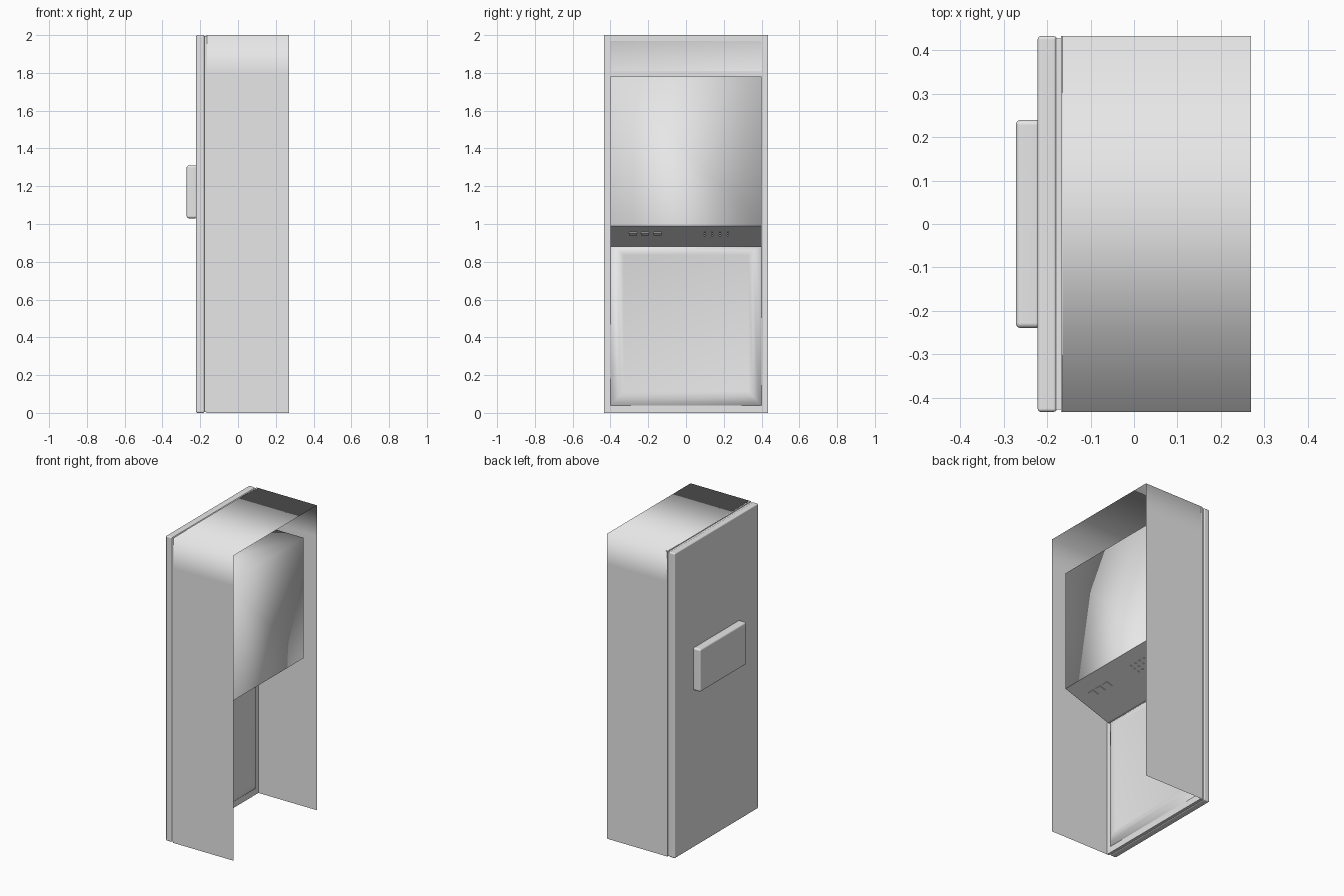
import bpy, bmesh
from mathutils import Vector, Matrix

old = bpy.data.objects.get("Cube")
if old:
    bpy.data.objects.remove(old, do_unlink=True)

# One pale grey finish for the whole cabinet
grey = bpy.data.materials.new("pale_grey")
grey.use_nodes = True
COLOUR = (0.8, 0.8, 0.8, 1)
grey.diffuse_color = COLOUR
grey.node_tree.nodes["Principled BSDF"].inputs["Base Color"].default_value = COLOUR

W = 0.433          # half width of the cabinet
LINER = 0.40       # half width of the inner parts
FRAME_X = -0.155   # plane of the inner frame


def finish(name, bm, smooth=False):
    bm.normal_update()
    mesh = bpy.data.meshes.new(name)
    bm.to_mesh(mesh)
    bm.free()
    mesh.materials.append(grey)
    for p in mesh.polygons:
        p.use_smooth = smooth
    obj = bpy.data.objects.new(name, mesh)
    bpy.context.collection.objects.link(obj)
    return obj


def box(name, lo, hi, bevel=0.0):
    bm = bmesh.new()
    bmesh.ops.create_cube(bm, size=1)
    lo, hi = Vector(lo), Vector(hi)
    bmesh.ops.scale(bm, vec=hi - lo, verts=bm.verts)
    bmesh.ops.translate(bm, vec=(lo + hi) / 2, verts=bm.verts)
    if bevel:
        bmesh.ops.bevel(bm, geom=bm.edges[:], offset=bevel, segments=3,
                        profile=0.5, affect='EDGES')
    obj = finish(name, bm, bevel > 0)
    if bevel:
        mod = obj.modifiers.new("even_normals", 'WEIGHTED_NORMAL')
        mod.keep_sharp = True
    return obj


def rings(name, loops, smooth):
    """Nested rectangles (x, half width, bottom, top) joined into one panel."""
    bm = bmesh.new()
    rows = [[bm.verts.new((x, s * w, z)) for s, z in
             ((-1, lo), (1, lo), (1, hi), (-1, hi))] for x, w, lo, hi in loops]
    for a, b in zip(rows, rows[1:]):
        for i in range(4):
            j = (i + 1) % 4
            bm.faces.new((a[i], a[j], b[j], b[i]))
    bm.faces.new(rows[-1])
    return finish(name, bm, smooth)


# Thin outer shell: two sides and a top, open at the back and below
bm = bmesh.new()
profile = [(-W, 0), (-W, 1.8), (-W, 2), (W, 2), (W, 1.8), (W, 0)]
cols = [[bm.verts.new((x, y, z)) for x in (-0.165, 0.27)] for y, z in profile]
for a, b in zip(cols, cols[1:]):
    bm.faces.new((a[0], a[1], b[1], b[0]))
finish("outer_shell", bm, True)

# Door slab, seal and handle
box("door", (-0.222, -W, 0), (-0.178, W, 2), 0.008)
box("door_seal", (-0.19, -W + 0.006, 0.004), (-0.16, W - 0.006, 1.996))
box("handle", (-0.272, -0.24, 1.03), (-0.215, 0.24, 1.31), 0.012)

# Inner frame: border strips around the three inner parts
for name, y0, y1, z0, z1 in (
        ("frame_left", LINER, W, 0, 2), ("frame_right", -W, -LINER, 0, 2),
        ("frame_bottom", -LINER, LINER, 0, 0.04),
        ("frame_middle", -LINER, LINER, 1.78, 1.81),
        ("frame_top", -LINER, LINER, 1.97, 2)):
    box(name, (-0.168, y0, z0), (FRAME_X, y1, z1))

# Shallow recess at the top and raised cushion panel at the bottom
rings("top_recess", [(FRAME_X, LINER, 1.81, 1.97),
                     (-0.159, LINER - 0.01, 1.82, 1.96)], True)
rings("lower_panel", [(FRAME_X, LINER, 0.04, 0.88),
                      (-0.138, 0.385, 0.055, 0.875),
                      (-0.128, 0.355, 0.09, 0.86),
                      (-0.134, 0.33, 0.115, 0.835)], True)

# Upper compartment with a sloping underside
bm = bmesh.new()
section = [(FRAME_X, 1.78), (0.195, 1.78), (0.195, 0.99), (-0.13, 0.88), (FRAME_X, 0.88)]
near = [bm.verts.new((x, -LINER, z)) for x, z in section]
far = [bm.verts.new((x, LINER, z)) for x, z in section]
for i in range(4):
    bm.faces.new((near[i], near[i + 1], far[i + 1], far[i]))
bm.faces.new(near)
bm.faces.new(far)
bmesh.ops.recalc_face_normals(bm, faces=bm.faces)
for e in bm.edges:
    if all(v.co.z < 1 for v in e.verts):
        e.smooth = False
finish("upper_compartment", bm, True)

# Buttons and vent dots lying on the sloping underside
slope = Vector((0.325, 0, 0.11)).normalized()
normal = Vector((slope.z, 0, -slope.x))
side = Vector((0, 1, 0))
tilt = Matrix((slope, side, slope.cross(side))).transposed().to_4x4()


def plate(name, along, y, size):
    bm = bmesh.new()
    centre = Vector((-0.13, y, 0.88)) + slope * along + normal * 0.002
    bmesh.ops.create_cube(bm, size=1, matrix=Matrix.Translation(centre) @ tilt
                          @ Matrix.Diagonal((size, size, 0.006, 1)))
    finish(name, bm)


for i in range(3):
    plate(f"button_{i + 1}", 0.22, -0.28 + 0.064 * i, 0.042)
for row in range(3):
    for col in range(4):
        plate(f"vent_dot_{row + 1}_{col + 1}", 0.19 + 0.03 * row, 0.1 + 0.04 * col, 0.008)
